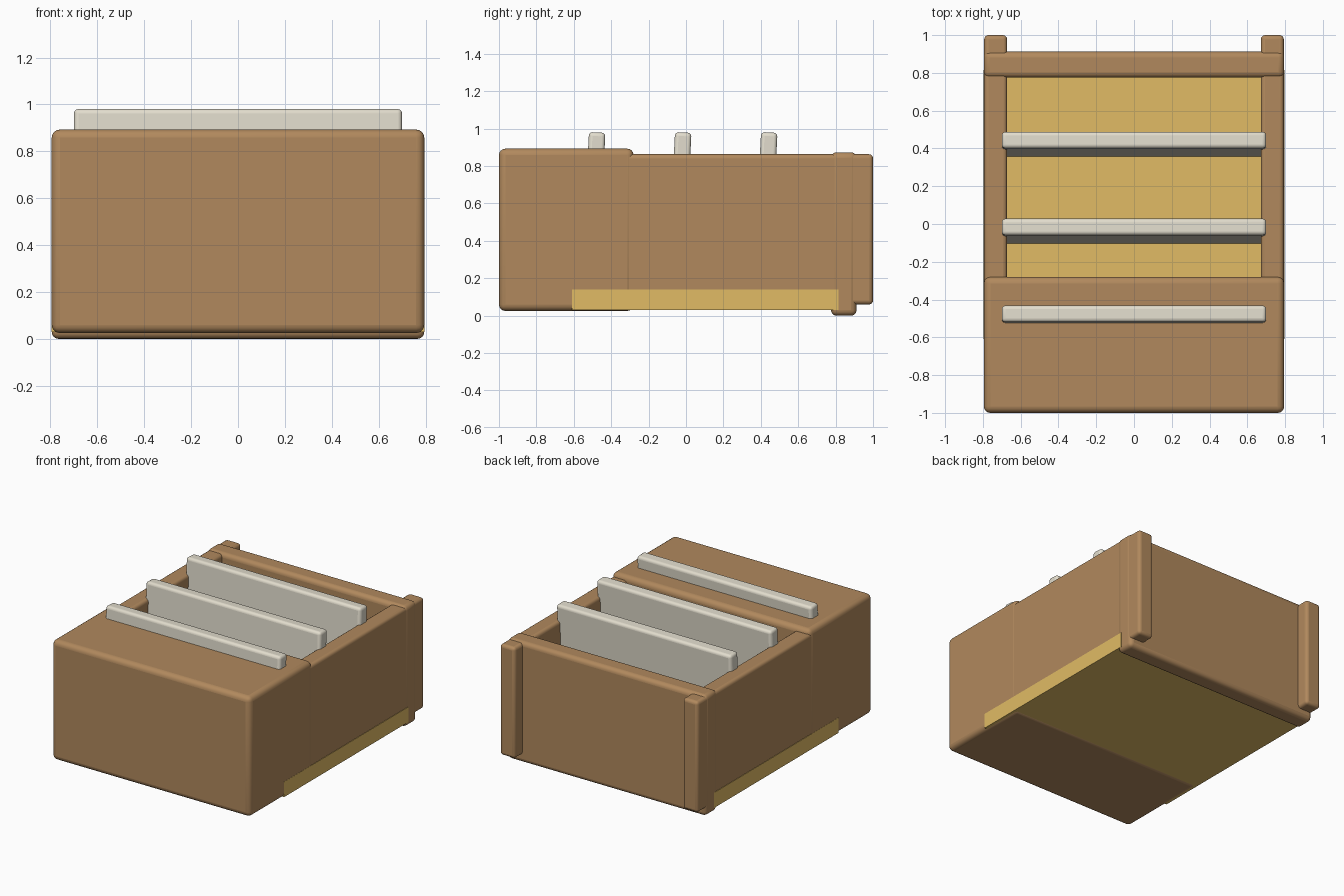
import bpy, math

if "Cube" in bpy.data.objects:
    bpy.data.objects.remove(bpy.data.objects["Cube"])


def material(name, rgb):
    m = bpy.data.materials.new(name)
    m.diffuse_color = (*rgb, 1)
    m.use_nodes = True
    m.node_tree.nodes["Principled BSDF"].inputs["Base Color"].default_value = m.diffuse_color
    return m


brown = material("brown_wood", (0.44, 0.25, 0.11))
yellow = material("yellow_base", (0.75, 0.50, 0.13))
cream = material("cream_panel", (0.76, 0.72, 0.61))


def box(name, x, y, z, mat, bevel=0.0, tilt=0.0):
    """Rounded box from (min, max) ranges on each axis."""
    loc = [(r[0] + r[1]) / 2 for r in (x, y, z)]
    bpy.ops.mesh.primitive_cube_add(size=1, location=loc)
    o = bpy.context.object
    o.name = name
    o.scale = [r[1] - r[0] for r in (x, y, z)]
    bpy.ops.object.transform_apply(location=False, rotation=False, scale=True)
    o.rotation_euler.x = tilt
    o.data.materials.append(mat)
    if bevel:
        b = o.modifiers.new("round_edges", 'BEVEL')
        b.width = bevel
        b.segments = 4
        bpy.ops.object.shade_smooth_by_angle(angle=math.radians(35))
    return o


# Floor slab, showing along the lower side edges
box("base", (-0.796, 0.796), (-0.61, 0.815), (0.03, 0.14), yellow)

# Solid front block and back panel
box("front_block", (-0.795, 0.795), (-1.0, -0.28), (0.025, 0.893), brown, 0.035)
box("back_panel", (-0.795, 0.795), (0.775, 0.912), (0.0, 0.873), brown, 0.03)

# Side walls, running past the back panel as end posts
for side, name in ((-1, "left_wall"), (1, "right_wall")):
    x = sorted((side * 0.672, side * 0.793))
    box(name, x, (-0.62, 1.0), (0.06, 0.863), brown, 0.022)

# Three slightly leaning dividers
tilt = math.radians(-3)
for i, y in enumerate((-0.475, -0.015, 0.445)):
    c = y - 0.022
    box(f"divider_{i + 1}", (-0.70, 0.70), (c - 0.044, c + 0.044),
        (0.13, 0.98), cream, 0.02, tilt)
